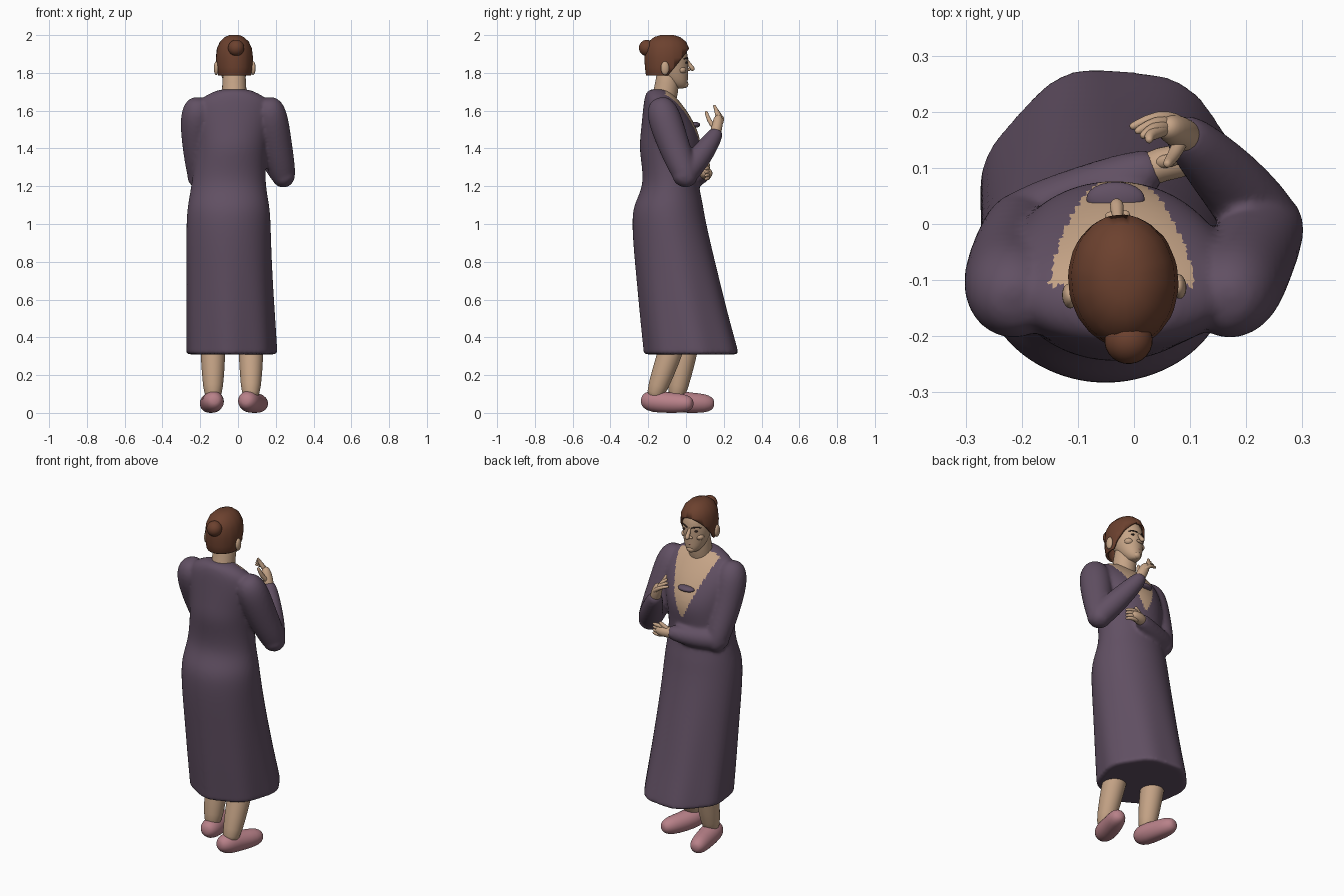
import bpy, bmesh, math
from mathutils import Vector, Matrix

if "Cube" in bpy.data.objects:
    bpy.data.objects.remove(bpy.data.objects["Cube"], do_unlink=True)


def material(name, rgb):
    m = bpy.data.materials.new(name)
    m.use_nodes = True
    m.diffuse_color = (*rgb, 1)
    m.node_tree.nodes["Principled BSDF"].inputs["Base Color"].default_value = (*rgb, 1)
    return m


DRESS = material("plum cloth", (0.12, 0.08, 0.125))
SKIN = material("skin", (0.56, 0.37, 0.24))
HAIR = material("brown hair", (0.15, 0.053, 0.028))
SLIPPER = material("dusty pink", (0.48, 0.22, 0.25))
DARK = material("dark brown", (0.03, 0.018, 0.015))
LIP = material("lips", (0.42, 0.2, 0.15))
SIDES = 24


def skin_rings(bm, rings):
    """Bridge closed rings of points and cap both ends."""
    loops = [[bm.verts.new(p) for p in ring] for ring in rings]
    n = len(loops[0])
    for a, b in zip(loops, loops[1:]):
        for i in range(n):
            j = (i + 1) % n
            bm.faces.new((a[i], a[j], b[j], b[i]))
    bm.faces.new(loops[0][::-1])
    bm.faces.new(loops[-1])


def stack(bm, rows, folds=0.0):
    """Horizontal ellipses: x, y, z, half width, half depth."""
    rings = []
    for x, y, z, rx, ry in rows:
        ring = []
        for i in range(SIDES * 2):
            a = math.pi * i / SIDES
            k = 1 + folds * max(0, 1 - z) * math.sin(7 * a + 0.6)
            ring.append((x + rx * k * math.cos(a), y + ry * k * math.sin(a), z))
        rings.append(ring)
    skin_rings(bm, rings)


def limb(bm, pts, sides=SIDES):
    """Round-ended tube through points x, y, z, radius."""
    p = [(Vector(q[:3]), q[3]) for q in pts]
    d0 = (p[0][0] - p[1][0]).normalized()
    d1 = (p[-1][0] - p[-2][0]).normalized()
    start = [(p[0][0] + d0 * p[0][1] * k, p[0][1] * w) for k, w in ((1, 0.3), (0.75, 0.7))]
    end = [(p[-1][0] + d1 * p[-1][1] * k, p[-1][1] * w) for k, w in ((0.75, 0.7), (1, 0.3))]
    p = start + p + end
    u, rings = None, []
    for i, (c, r) in enumerate(p):
        n = (p[min(i + 1, len(p) - 1)][0] - p[max(i - 1, 0)][0]).normalized()
        u = n.orthogonal() if u is None else u - n * u.dot(n)
        u.normalize()
        v = n.cross(u)
        rings.append([c + r * (u * math.cos(t) + v * math.sin(t))
                      for t in (math.tau * k / sides for k in range(sides))])
    skin_rings(bm, rings)


def finish(bm, name, mat, subdiv=1):
    bmesh.ops.recalc_face_normals(bm, faces=bm.faces)
    me = bpy.data.meshes.new(name)
    bm.to_mesh(me)
    bm.free()
    me.materials.append(mat)
    me.polygons.foreach_set("use_smooth", [True] * len(me.polygons))
    ob = bpy.data.objects.new(name, me)
    bpy.context.collection.objects.link(ob)
    if subdiv:
        ob.modifiers.new("Smooth", "SUBSURF").levels = subdiv
        ob.modifiers["Smooth"].render_levels = subdiv
    return ob


def tubes(name, mat, *paths, sides=12):
    bm = bmesh.new()
    for path in paths:
        limb(bm, path, sides)
    return finish(bm, name, mat)


def ball(name, mat, loc, size):
    bm = bmesh.new()
    bmesh.ops.create_uvsphere(bm, u_segments=24, v_segments=16, radius=1,
                              matrix=Matrix.Translation(loc) @ Matrix.Diagonal((*size, 1)))
    return finish(bm, name, mat, 0)


# Dress: skirt, bodice and sleeves fused into one cloth surface
bm = bmesh.new()
stack(bm, [(-.035, .03, .31, .1, .1), (-.035, .03, .31, .22, .23), (-.035, .03, .31, .24, .25),
           (-.035, .03, .325, .24, .25), (-.04, -.005, .5, .235, .235), (-.045, -.04, .7, .228, .22),
           (-.05, -.075, .9, .225, .205), (-.05, -.095, 1.05, .222, .192), (-.05, -.09, 1.12, .212, .177),
           (-.05, -.08, 1.2, .197, .147), (-.045, -.085, 1.3, .19, .147), (-.035, -.083, 1.4, .19, .165),
           (-.03, -.085, 1.48, .2, .155), (-.025, -.105, 1.58, .215, .125), (-.022, -.132, 1.66, .19, .09),
           (-.02, -.145, 1.7, .11, .065), (-.02, -.145, 1.715, .07, .04)], folds=0.035)
limb(bm, [(-.215, -.12, 1.58, .092), (-.222, -.08, 1.45, .08), (-.2, -.005, 1.25, .07)])
limb(bm, [(-.2, -.005, 1.25, .068), (-.09, .045, 1.25, .06), (.01, .09, 1.265, .045)])
limb(bm, [(.172, -.12, 1.58, .092), (.2, -.07, 1.43, .085), (.237, -.005, 1.265, .072)])
limb(bm, [(.237, -.005, 1.265, .07), (.17, .08, 1.36, .062), (.1, .15, 1.465, .046)])
dress = finish(bm, "dress", DRESS, 2)
remesh = dress.modifiers.new("Fuse", "REMESH")
remesh.mode, remesh.voxel_size = "VOXEL", 0.01
relax = dress.modifiers.new("Relax", "SMOOTH")
relax.factor, relax.iterations = 0.5, 4
graph = bpy.context.evaluated_depsgraph_get()
fused = bpy.data.meshes.new_from_object(dress.evaluated_get(graph))
dress.modifiers.clear()
dress.data = fused
fused.materials.clear()
fused.materials.append(DRESS)
fused.materials.append(SKIN)

# Deep neckline shows the bare chest
for f in fused.polygons:
    x, y, z = f.center
    f.use_smooth = True
    f.material_index = int(z > 1.36 and -.11 < y < .11 and
                           abs(x + .022) < .135 * ((z - 1.36) / .34) ** .8)
ball("neckline_trim", DRESS, (-.033, .045, 1.525), (.052, .03, .016))
tubes("neck", SKIN, [(-.02, -.125, 1.64, .07), (-.02, -.105, 1.7, .064), (-.02, -.095, 1.79, .064)], sides=24)

# Legs and slippers, one foot ahead of the other
for side, leg, foot in (
        ("rear", [(.065, -.06, .4, .068), (.07, -.09, .3, .066), (.068, -.155, .12, .054)],
         [(.055, -.178, .062, .061), (.08, -.09, .052, .056), (.112, -.012, .05, .052)]),
        ("forward", [(-.135, .01, .4, .068), (-.132, -.01, .3, .066), (-.132, -.045, .12, .054)],
         [(-.13, -.068, .062, .061), (-.14, .02, .052, .056), (-.155, .098, .05, .052)])):
    tubes(side + "_leg", SKIN, leg, sides=20)
    slipper = tubes(side + "_slipper", SLIPPER, foot, sides=20)
    for v in slipper.data.vertices:
        v.co.z = max(v.co.z, 0)

# Raised hand with open fingers
fingers = [[(.075 - .008 * i, .185 - .006 * i, 1.535 + .012 * i, .013),
            (.045 - .006 * i, .195 - .012 * i, 1.565 + .015 * i, .011),
            (.0 + .009 * i, .175 - .008 * i, 1.575 + .016 * i, .008)] for i in range(4)]
tubes("raised_hand", SKIN, [(.1, .15, 1.46, .03), (.083, .163, 1.51, .031), (.066, .17, 1.55, .028)],
      [(.085, .15, 1.51, .014), (.07, .12, 1.55, .012), (.06, .108, 1.59, .009)], *fingers)

# Folded hand resting under the other sleeve
fingers = [[(.08, .115, 1.295 - .017 * i, .012), (.115, .118, 1.297 - .018 * i, .011),
            (.138, .105, 1.292 - .018 * i, .008)] for i in range(4)]
tubes("folded_hand", SKIN, [(.01, .09, 1.265, .03), (.05, .108, 1.268, .033), (.085, .112, 1.268, .031)],
      [(.05, .11, 1.29, .014), (.085, .118, 1.315, .01)], *fingers)

# Head parts, built around the head's own axis and then turned slightly
bm = bmesh.new()
stack(bm, [(0, .06, 1.717, .018, .022), (0, .05, 1.727, .034, .045), (0, .04, 1.75, .053, .06),
           (0, .025, 1.785, .066, .075), (0, .012, 1.825, .076, .09), (0, .002, 1.87, .082, .1),
           (0, -.004, 1.92, .08, .1), (0, -.01, 1.96, .06, .08), (0, -.01, 1.98, .03, .04)])
head = [finish(bm, "head", SKIN)]
bm = bmesh.new()
stack(bm, [(0, -.02, 1.76, .075, .085), (0, -.02, 1.79, .088, .103), (0, -.014, 1.83, .096, .114),
           (0, -.011, 1.88, .098, .119), (0, -.01, 1.93, .092, .117), (0, -.01, 1.965, .076, .1),
           (0, -.01, 1.99, .05, .068), (0, -.01, 2.0, .026, .035), (0, -.01, 2.001, .008, .01)])
# Combed strands, then trim along nape and hairline
for v in bm.verts:
    v.co.x *= 1 + .006 * math.sin(v.co.y * 150)
    v.co.y *= 1 + .012 * math.sin(v.co.x * 260)
for co, no in (((0, 0, 1.785), (0, 0, 1)), ((0, -.015, 1.785), (0, -1.2, 1))):
    bmesh.ops.bisect_plane(bm, geom=bm.verts[:] + bm.edges[:] + bm.faces[:],
                           plane_co=co, plane_no=no, clear_inner=True)
hair = finish(bm, "hair", HAIR, 0)
hair.modifiers.new("Thickness", "SOLIDIFY").thickness = 0.012
head += [hair, ball("hair_bun", HAIR, (0, -.118, 1.932), (.043, .042, .043))]
head.append(tubes("nose", SKIN, [(0, .094, 1.868, .008), (0, .11, 1.842, .011), (0, .123, 1.824, .014)],
                  [(-.013, .106, 1.818, .009), (.013, .106, 1.818, .009)]))
head.append(tubes("lips", LIP, [(-.022, .088, 1.772, .004), (0, .1, 1.775, .007), (.022, .088, 1.772, .004)]))
head.append(ball("chin", SKIN, (0, .083, 1.74), (.024, .02, .02)))
for tag, s in (("left", 1), ("right", -1)):
    head.append(ball(tag + "_ear", SKIN, (s * .098, -.03, 1.825), (.013, .022, .036)))
    head.append(ball(tag + "_eye", DARK, (s * .034, .088, 1.854), (.014, .007, .006)))
    head.append(ball(tag + "_cheek", SKIN, (s * .042, .062, 1.815), (.026, .026, .02)))
    head.append(tubes(tag + "_eyebrow", DARK, [(s * .016, .1, 1.873, .004), (s * .036, .091, 1.88, .004),
                                               (s * .056, .073, 1.873, .003)]))
for ob in head:
    ob.location = (-.02, -.09, 0)
    ob.rotation_euler.z = math.radians(5)
